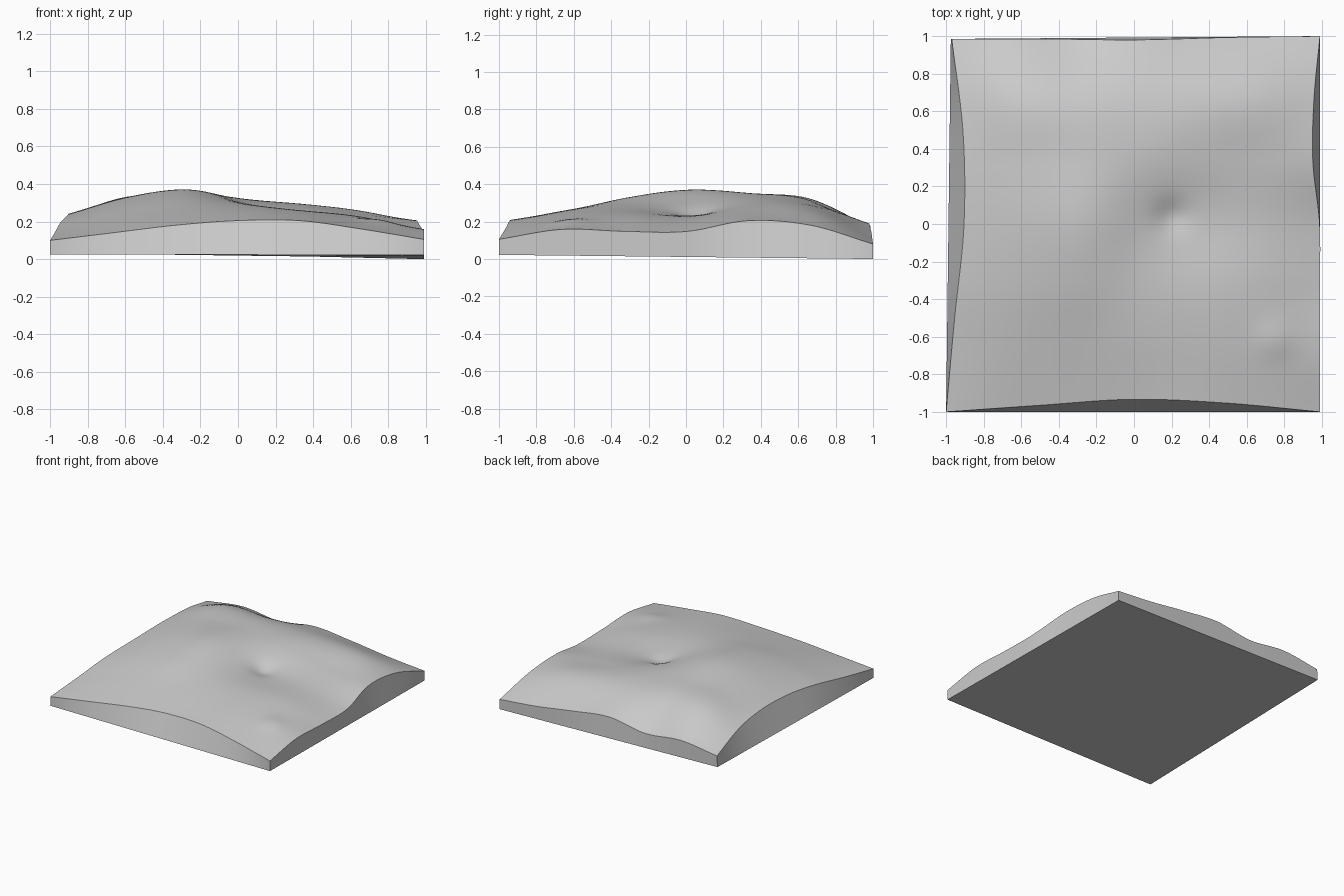
import bpy, bmesh, math
from mathutils import Vector

if "Cube" in bpy.data.objects:
    bpy.data.objects.remove(bpy.data.objects["Cube"])

N = 64  # surface resolution

# Height control rows, front to back, each running left to right
HEIGHTS = [
    [.10, .14, .180, .205, .205, .160, .105],
    [.15, .215, .255, .265, .245, .205, .158],
    [.205, .285, .330, .305, .270, .225, .148],
    [.235, .327, .372, .327, .280, .215, .147],
    [.240, .328, .353, .330, .295, .243, .205],
    [.210, .315, .315, .297, .282, .250, .180],
    [.135, .175, .145, .190, .155, .110, .080]]

# Plan outline of the upper rim along each side
LEFT_X = [-1, -.955, -.905, -.91, -.97]
RIGHT_X = [.99, .99, .99, .988, .952, .958, .99]
FRONT_Y = [-1, -.965, -.933, -.953, -1]
BACK_Y = [.985, .985, .98, .993, 1]


def spline(pts, t):
    """Smooth curve through evenly spaced values, t from 0 to 1."""
    n = len(pts) - 1
    i = min(int(t * n), n - 1)
    f = t * n - i
    b, c = pts[i], pts[i + 1]
    a = pts[i - 1] if i > 0 else 2 * b - c
    d = pts[i + 2] if i + 2 <= n else 2 * c - b
    return b + .5 * f * (c - a + f * (2*a - 5*b + 4*c - d + f * (3*(b - c) + d - a)))


def bump(x, y, cx, cy, r, h):
    return h * math.exp(-((x - cx) ** 2 + (y - cy) ** 2) / (r * r))


def top_point(u, v):
    xl, xr = spline(LEFT_X, v), spline(RIGHT_X, v)
    yf, yb = spline(FRONT_Y, u), spline(BACK_Y, u)
    x, y = xl + (xr - xl) * u, yf + (yb - yf) * v
    z = spline([spline(row, u) for row in HEIGHTS], v)
    # Central dimple in a wider hollow, and a small lump near the front right
    z += bump(x, y, .2, .04, .09, -.03) + bump(x, y, .24, .02, .28, -.055)
    z += bump(x, y, .75, -.62, .1, .015)
    return Vector((x, y, z))


bm = bmesh.new()

# Upper undulating surface
top = [[bm.verts.new(top_point(i / N, j / N)) for i in range(N + 1)]
       for j in range(N + 1)]
for j in range(N):
    for i in range(N):
        bm.faces.new((top[j][i], top[j][i+1], top[j+1][i+1], top[j+1][i]))

# Straight-edged base and side walls
corners = [Vector(c) for c in
           ((-1, -1, .025), (.99, -1, .022), (.99, 1, 0), (-.975, .985, .045))]
rims = [top[0], [r[N] for r in top], top[N][::-1], [r[0] for r in top][::-1]]
base = []
for k in range(4):
    for i in range(N):
        base.append(bm.verts.new(corners[k].lerp(corners[(k + 1) % 4], i / N)))
for k in range(4):
    for i in range(N):
        a, b = base[k * N + i], base[(k * N + i + 1) % (4 * N)]
        bm.faces.new((a, b, rims[k][i + 1], rims[k][i]))
bm.faces.new(base[::-1])
bmesh.ops.recalc_face_normals(bm, faces=bm.faces)

mesh = bpy.data.meshes.new("terrain_slab")
bm.to_mesh(mesh)
bm.free()
slab = bpy.data.objects.new("terrain_slab", mesh)
bpy.context.collection.objects.link(slab)
bpy.context.view_layer.objects.active = slab
slab.select_set(True)
bpy.ops.object.shade_smooth_by_angle(angle=math.radians(30))
